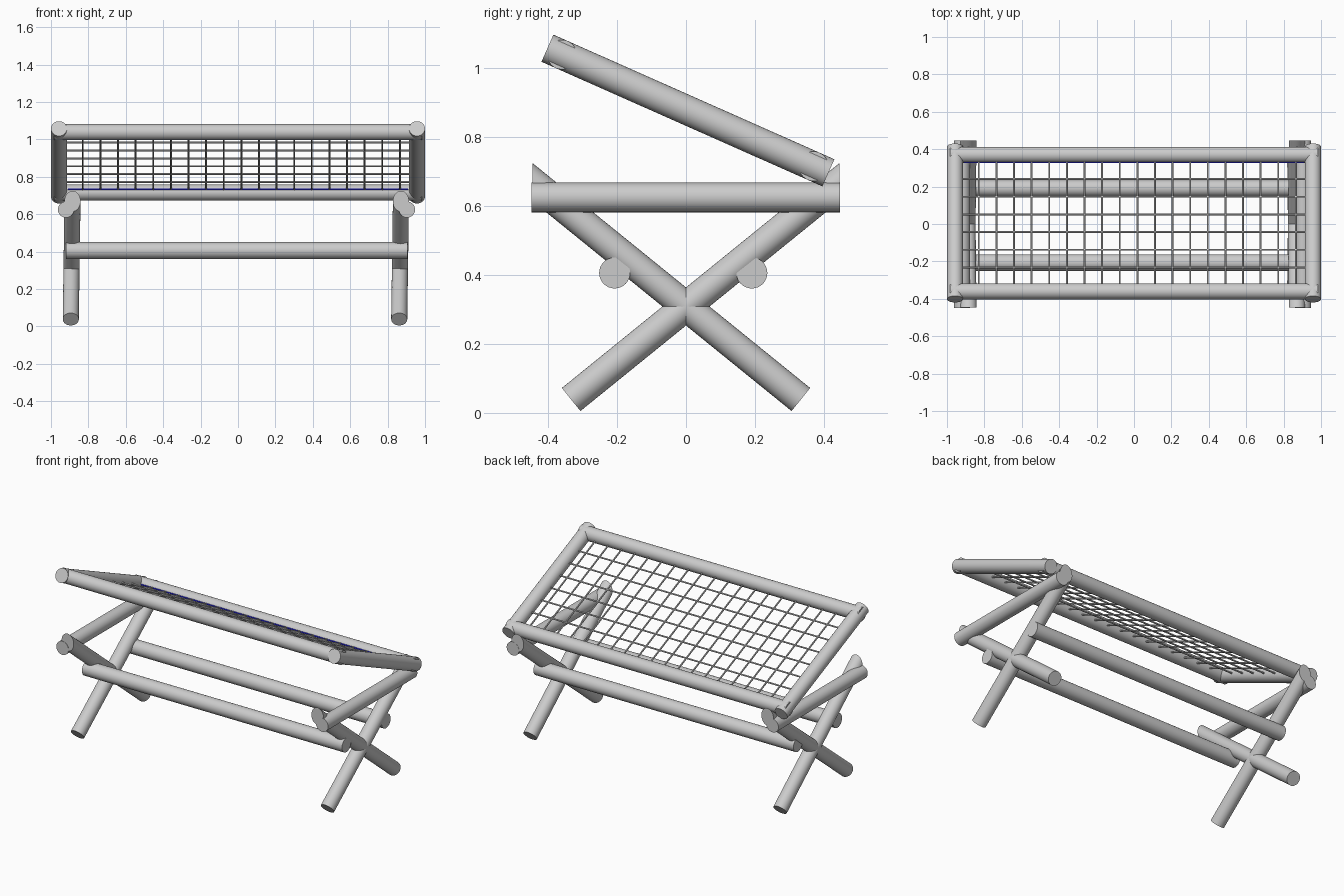
import bpy, bmesh
from mathutils import Vector, Matrix

if "Cube" in bpy.data.objects:
    bpy.data.objects.remove(bpy.data.objects["Cube"])

R = 0.043


def add_tube(bm, a, b, r, sides):
    a, b = Vector(a), Vector(b)
    d = b - a
    rot = Vector((0, 0, 1)).rotation_difference(d.normalized()).to_matrix().to_4x4()
    bmesh.ops.create_cone(bm, cap_ends=True, segments=sides, radius1=r, radius2=r,
                          depth=d.length, matrix=Matrix.Translation((a + b) / 2) @ rot)


def make(name, rods, r=R, sides=32, cut_y=None, color=None):
    bm = bmesh.new()
    for a, b in rods:
        add_tube(bm, a, b, r, sides)
    if cut_y is not None:  # trim the end flush with a vertical plane
        s = 1 if cut_y > 0 else -1
        bmesh.ops.bisect_plane(bm, geom=bm.verts[:] + bm.edges[:] + bm.faces[:],
                               plane_co=(0, cut_y, 0), plane_no=(0, s, 0), clear_outer=True)
        bmesh.ops.holes_fill(bm, edges=[e for e in bm.edges if e.is_boundary])
    me = bpy.data.meshes.new(name)
    bm.to_mesh(me)
    bm.free()
    ob = bpy.data.objects.new(name, me)
    bpy.context.collection.objects.link(ob)
    bpy.ops.object.select_all(action='DESELECT')
    ob.select_set(True)
    bpy.context.view_layer.objects.active = ob
    bpy.ops.object.shade_smooth_by_angle()
    if color:
        mat = bpy.data.materials.new(name)
        mat.diffuse_color = color
        mat.use_nodes = True
        mat.node_tree.nodes["Principled BSDF"].inputs["Base Color"].default_value = mat.diffuse_color
        me.materials.append(mat)
    return ob


def slope_z(y):
    # height of the tilted frame plane
    return 1.058 - 0.4435 * (y + 0.402)


# tilted top frame
for side, x in (("left", -0.957), ("right", 0.957)):
    make(f"frame_side_{side}", [((x, -0.402, slope_z(-0.402)), (x, 0.413, slope_z(0.413)))])
for side, y in (("front", -0.36), ("back", 0.37)):
    make(f"frame_rail_{side}", [((-0.985, y, slope_z(y)), (0.985, y, slope_z(y)))])

# wire grid inside the frame
xs = [-0.83 + 0.0942 * i for i in range(19)]
ys = [0.24 - 0.0945 * i for i in range(7)]
wires = [((x, -0.36, slope_z(-0.36)), (x, 0.37, slope_z(0.37))) for x in xs]
wires += [((-0.93, y, slope_z(y)), (0.93, y, slope_z(y))) for y in ys]
make("wire_grid", wires, r=0.005, sides=8)
make("blue_edge_wire", [((-0.91, 0.329, slope_z(0.329)), (0.91, 0.329, slope_z(0.329)))],
     r=0.004, sides=8, color=(0.02, 0.02, 0.8, 1))

# crossed legs and the level side bars
for side, x0, xbar in (("left", -0.894, -0.92), ("right", 0.862, 0.904)):
    for end, s in (("front", -1), ("back", 1)):
        make(f"leg_{side}_{end}",
             [((x0, s * 0.333, 0.039), (x0 + 0.01, -s * 0.52, 0.039 + 0.853 * 0.81))],
             cut_y=-s * 0.446)
    make(f"side_bar_{side}", [((xbar, -0.448, 0.625), (xbar, 0.447, 0.625))])

# long crossbars joining the leg pairs
for side, y in (("front", -0.207), ("back", 0.191)):
    make(f"crossbar_{side}", [((-0.92, y, 0.406), (0.907, y, 0.406))], r=0.045)
